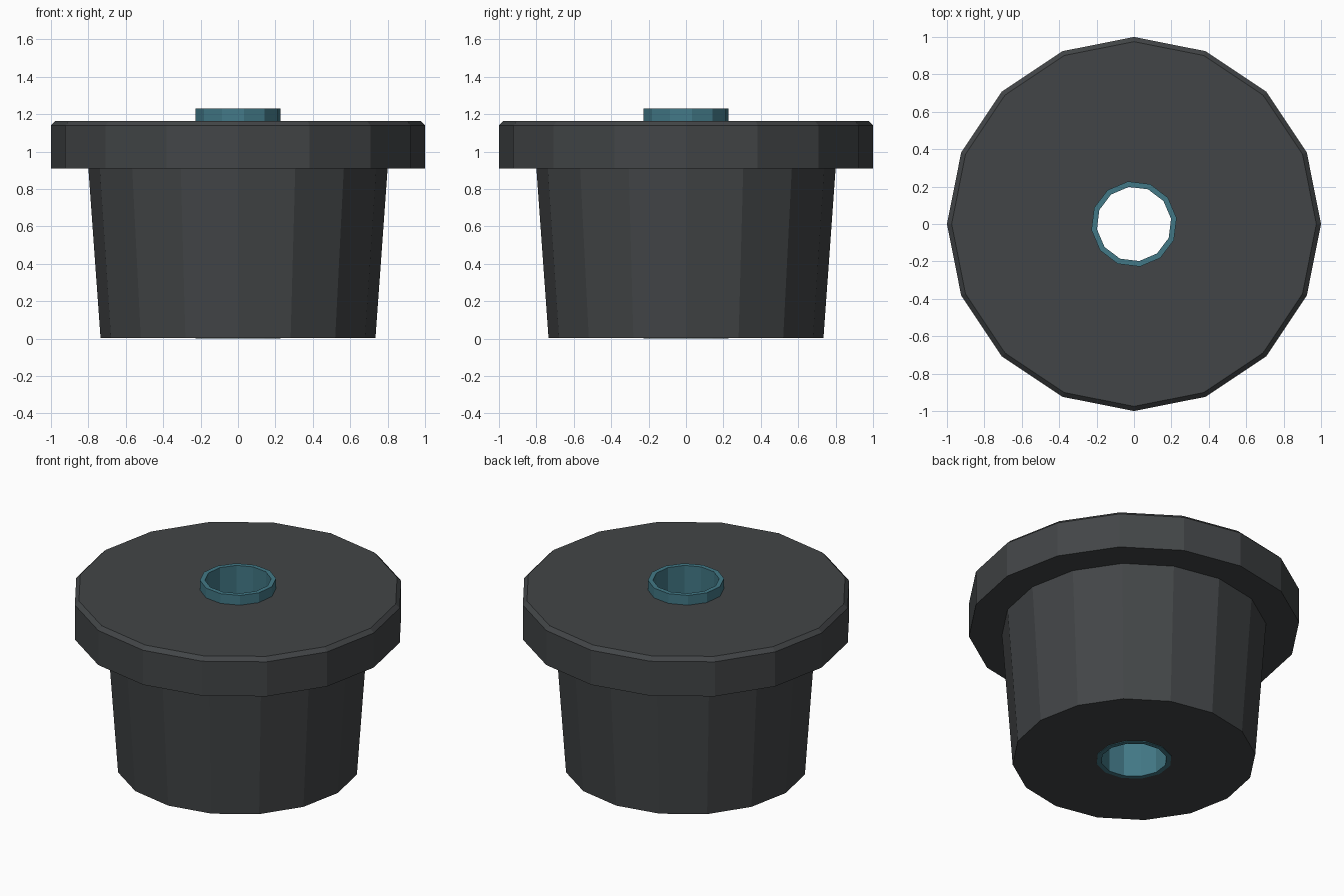
import bpy, bmesh, math

if "Cube" in bpy.data.objects:
    bpy.data.objects.remove(bpy.data.objects["Cube"])


def material(name, rgb):
    mat = bpy.data.materials.new(name)
    mat.diffuse_color = (*rgb, 1.0)
    mat.use_nodes = True
    mat.node_tree.nodes["Principled BSDF"].inputs["Base Color"].default_value = mat.diffuse_color
    return mat


def lathe(name, profile, sides, offset_deg, mat):
    """Spin a closed (radius, z) profile into a flat-faced ring."""
    bm = bmesh.new()
    rings = []
    for i in range(sides):
        a = math.radians(offset_deg) + 2 * math.pi * i / sides
        rings.append([bm.verts.new((r * math.cos(a), r * math.sin(a), z))
                      for r, z in profile])
    n = len(profile)
    for i in range(sides):
        cur, nxt = rings[i], rings[(i + 1) % sides]
        for j in range(n):
            k = (j + 1) % n
            bm.faces.new((cur[j], nxt[j], nxt[k], cur[k]))
    bmesh.ops.recalc_face_normals(bm, faces=bm.faces)
    mesh = bpy.data.meshes.new(name)
    bm.to_mesh(mesh)
    bm.free()
    mesh.materials.append(mat)
    obj = bpy.data.objects.new(name, mesh)
    bpy.context.collection.objects.link(obj)
    return obj


rubber = material("dark_rubber", (0.055, 0.06, 0.063))
teal = material("teal_metal", (0.055, 0.19, 0.24))

# Tapered plug with a chamfered flange
lathe("bushing_body",
      [(0.222, 0.004), (0.735, 0.004), (0.8, 0.91), (1.0, 0.91),
       (1.0, 1.14), (0.975, 1.165), (0.222, 1.165)],
      16, 0, rubber)

# Open sleeve running right through the plug
lathe("inner_sleeve",
      [(0.2, 0.0), (0.23, 0.0), (0.23, 1.23), (0.2, 1.23)],
      12, 8, teal)
